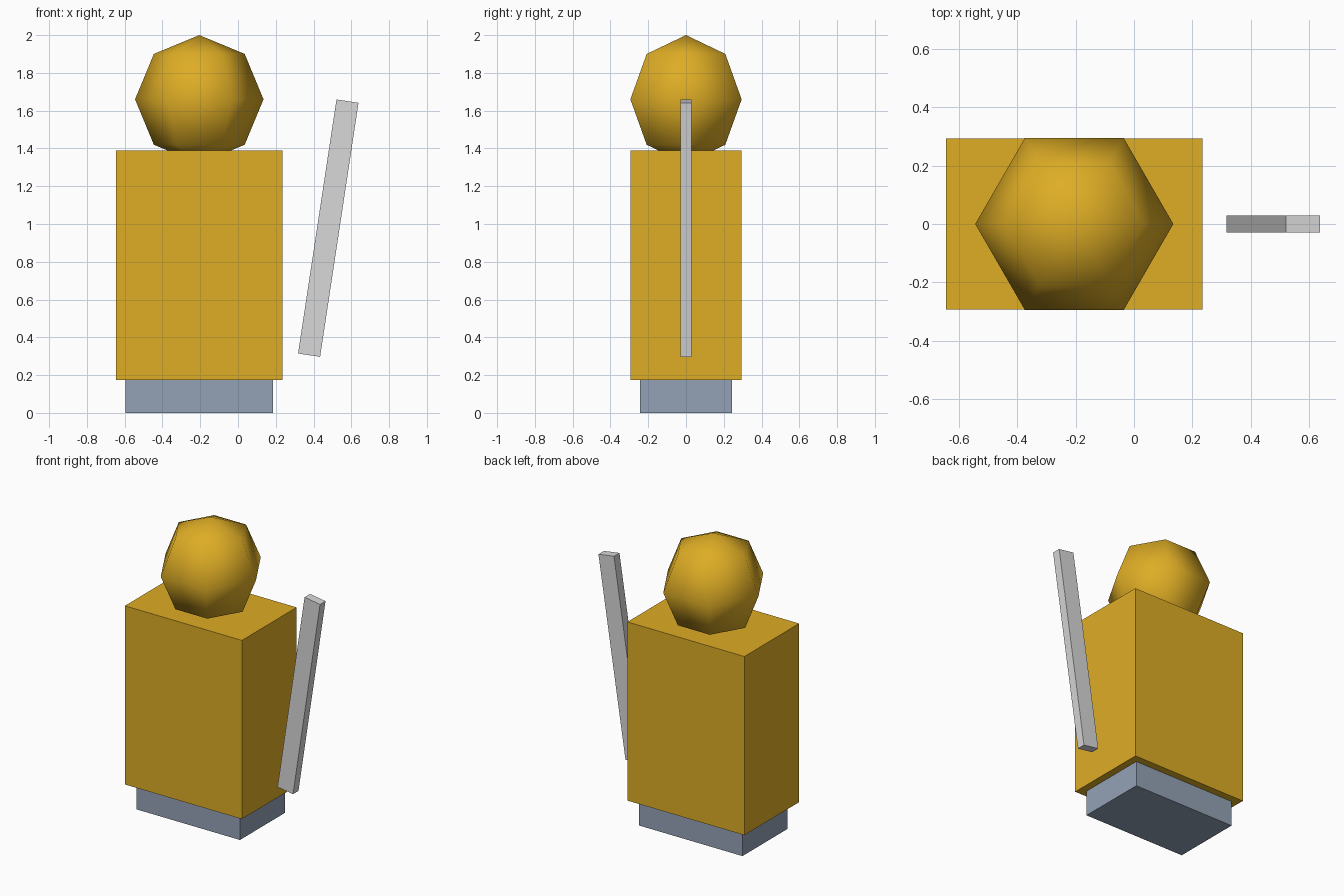
import bpy
import bmesh
import math
from mathutils import Matrix

default = bpy.data.objects.get("Cube")
if default:
    bpy.data.objects.remove(default, do_unlink=True)


def material(name, rgb):
    # sRGB bytes to linear values
    lin = [((c / 255 + 0.055) / 1.055) ** 2.4 for c in rgb] + [1.0]
    mat = bpy.data.materials.new(name)
    mat.use_nodes = True
    mat.diffuse_color = lin
    shader = next(n for n in mat.node_tree.nodes if n.type == "BSDF_PRINCIPLED")
    shader.inputs["Base Color"].default_value = lin
    return mat


def add_part(name, bm, location, mat):
    mesh = bpy.data.meshes.new(name)
    bm.to_mesh(mesh)
    bm.free()
    mesh.materials.append(mat)
    obj = bpy.data.objects.new(name, mesh)
    obj.location = location
    bpy.context.collection.objects.link(obj)
    return obj


def add_box(name, size, location, mat, tilt=0.0):
    bm = bmesh.new()
    bmesh.ops.create_cube(bm, size=1.0, matrix=Matrix.Diagonal((*size, 1.0)))
    obj = add_part(name, bm, location, mat)
    obj.rotation_euler.y = math.radians(tilt)
    return obj


gold = material("gold", (222, 173, 37))
slate = material("slate_grey", (148, 162, 181))
silver = material("silver", (216, 216, 216))

BODY_X = -0.205

# Plinth and torso blocks
add_box("base", (0.78, 0.486, 0.176), (BODY_X, 0, 0.088), slate)
add_box("body", (0.88, 0.588, 1.215), (BODY_X, 0, 0.7825), gold)

# Low-poly head, turned so a corner points along x
bm = bmesh.new()
bmesh.ops.create_uvsphere(bm, u_segments=6, v_segments=4, radius=0.34)
corner = max(bm.verts, key=lambda v: v.co.xy.length).co
turn = Matrix.Rotation(-math.atan2(corner.y, corner.x), 4, "Z")
bmesh.ops.transform(bm, matrix=turn, verts=bm.verts)
for face in bm.faces:
    face.smooth = True
add_part("head", bm, (BODY_X, 0, 1.66), gold)

# Leaning blade beside the body
add_box("blade", (0.118, 0.059, 1.36), (0.478, 0, 0.978), silver, tilt=8.6)
